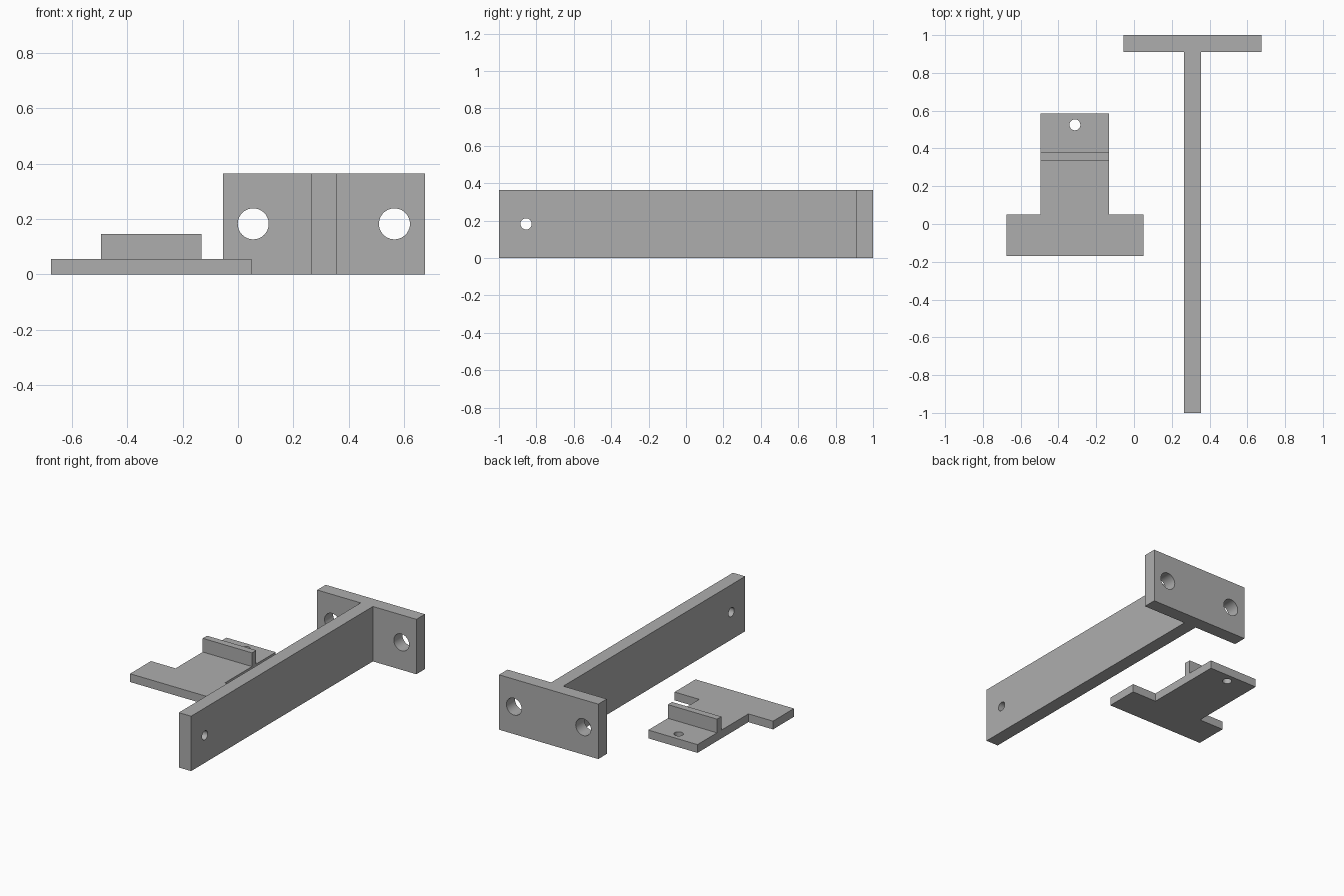
import bpy
import bmesh
import math
from mathutils import Matrix

cube = bpy.data.objects.get("Cube")
if cube:
    bpy.data.objects.remove(cube, do_unlink=True)

gray = bpy.data.materials.new("plain_gray")
gray.use_nodes = True
color = (0.42, 0.42, 0.42, 1)
gray.diffuse_color = color
gray.node_tree.nodes["Principled BSDF"].inputs["Base Color"].default_value = color


def make_object(name, bm):
    bmesh.ops.recalc_face_normals(bm, faces=bm.faces)
    mesh = bpy.data.meshes.new(name)
    bm.to_mesh(mesh)
    bm.free()
    mesh.materials.append(gray)
    obj = bpy.data.objects.new(name, mesh)
    bpy.context.collection.objects.link(obj)
    return obj


def extruded(name, outline, bottom, top):
    """Flat outline raised from bottom to top."""
    bm = bmesh.new()
    face = bm.faces.new([bm.verts.new((x, y, bottom)) for x, y in outline])
    raised = bmesh.ops.extrude_face_region(bm, geom=[face])["geom"]
    verts = [v for v in raised if isinstance(v, bmesh.types.BMVert)]
    bmesh.ops.translate(bm, verts=verts, vec=(0, 0, top - bottom))
    return make_object(name, bm)


def tee(cx, half_bar, half_stem, bar_end, joint, stem_end):
    """T outline, mirrored about x = cx."""
    side = [(half_bar, bar_end), (half_bar, joint), (half_stem, joint), (half_stem, stem_end)]
    return [(cx + x, y) for x, y in side] + [(cx - x, y) for x, y in reversed(side)]


def drill(obj, center, radius, axis):
    """Cut a round through hole along an axis."""
    turn = {"X": Matrix.Rotation(math.pi / 2, 4, "Y"),
            "Y": Matrix.Rotation(math.pi / 2, 4, "X"),
            "Z": Matrix.Identity(4)}[axis]
    bm = bmesh.new()
    bmesh.ops.create_cone(bm, cap_ends=True, segments=40, radius1=radius, radius2=radius,
                          depth=0.3, matrix=Matrix.Translation(center) @ turn)
    cutter = make_object("hole_cutter", bm)
    cutter.hide_render = True
    mod = obj.modifiers.new("hole", "BOOLEAN")
    mod.operation = "DIFFERENCE"
    mod.solver = "EXACT"
    mod.object = cutter
    bpy.context.view_layer.objects.active = obj
    bpy.ops.object.modifier_apply(modifier=mod.name)
    bpy.data.objects.remove(cutter, do_unlink=True)


# Long arm with its mounting plate
height = 0.365
bracket = extruded("wall_bracket", tee(0.31, 0.365, 0.045, 1, 0.91, -1), 0, height)
for side in (-1, 1):
    drill(bracket, (0.31 + side * 0.255, 0.955, height / 2), 0.056, "Y")
drill(bracket, (0.31, -0.855, height / 2), 0.03, "X")

# Flat T-shaped plate with a raised rib
clip_x, half_stem = -0.313, 0.181
clip = extruded("clip_plate", tee(clip_x, 0.362, half_stem, -0.17, 0.05, 0.585), 0, 0.055)
drill(clip, (clip_x, 0.525, 0.03), 0.029, "Z")
left, right = clip_x - half_stem, clip_x + half_stem
rib = extruded("clip_rib", [(left, 0.335), (right, 0.335), (right, 0.38), (left, 0.38)],
               0.055, 0.146)

# Smooth hole walls, sharp edges elsewhere
bpy.ops.object.select_all(action="DESELECT")
for obj in (bracket, clip, rib):
    obj.select_set(True)
bpy.context.view_layer.objects.active = bracket
bpy.ops.object.shade_smooth_by_angle(angle=math.radians(30))
